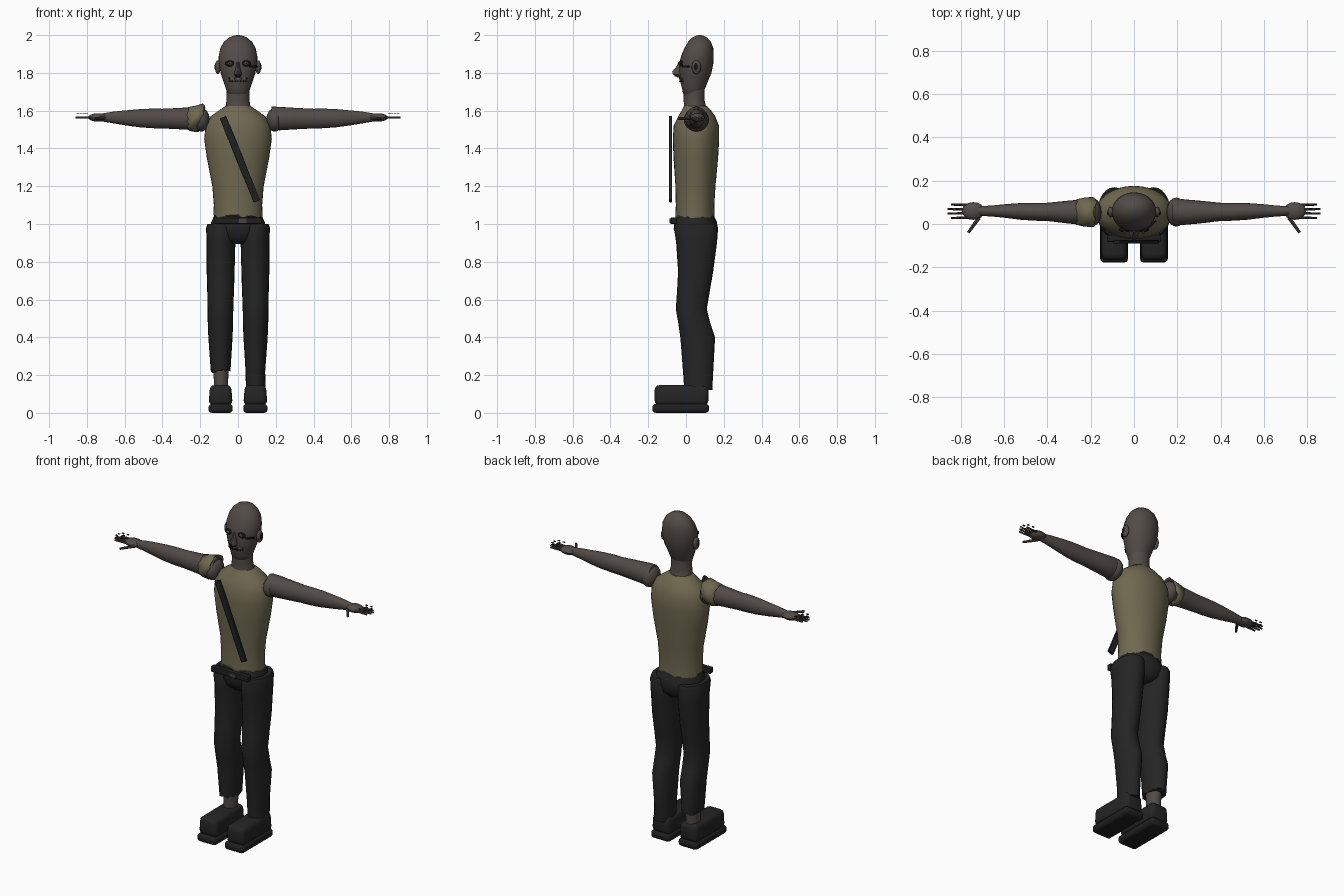
import bpy, bmesh, random
from math import sin, cos, pi, radians, atan2, hypot
from mathutils import Matrix, Vector

random.seed(4)
if "Cube" in bpy.data.objects:
    bpy.data.objects.remove(bpy.data.objects["Cube"])


def material(name, r, g, b):
    m = bpy.data.materials.new(name)
    m.use_nodes = True
    m.diffuse_color = (r, g, b, 1)
    bsdf = next(n for n in m.node_tree.nodes if n.type == 'BSDF_PRINCIPLED')
    bsdf.inputs["Base Color"].default_value = (r, g, b, 1)
    bsdf.inputs["Roughness"].default_value = 0.9
    return m


SKIN = material("grey_brown_skin", .085, .07, .062)
SHIRT = material("olive_shirt", .16, .14, .08)
PANTS = material("charcoal_cloth", .018, .018, .019)
LEATHER = material("dark_leather", .014, .014, .014)
METAL = material("dull_metal", .06, .06, .06)
BLACK = material("black_detail", .008, .007, .007)
PALE = material("pale_eye", .13, .12, .105)


def finish(name, bm, mat):
    bmesh.ops.recalc_face_normals(bm, faces=bm.faces)
    mesh = bpy.data.meshes.new(name)
    bm.to_mesh(mesh)
    bm.free()
    mesh.materials.append(mat)
    ob = bpy.data.objects.new(name, mesh)
    bpy.context.collection.objects.link(ob)
    bpy.ops.object.select_all(action='DESELECT')
    ob.select_set(True)
    bpy.context.view_layer.objects.active = ob
    bpy.ops.object.shade_smooth_by_angle(angle=radians(40))
    return ob


def loft(name, rings, mat, axis='z', side=1, jag=0, cap=True, n=24):
    """Rings are (position on axis, centre u, centre v, radius u, radius v)."""
    bm = bmesh.new()
    loops = []
    for i, (t, cu, cv, ru, rv) in enumerate(rings):
        loop = []
        for k in range(n):
            a = 2 * pi * k / n
            s = t + (random.uniform(-jag, jag) if i == 0 else 0)
            u, v = cu + ru * cos(a), cv + rv * sin(a)
            p = (side * u, v, s) if axis == 'z' else (side * s, u, v)
            loop.append(bm.verts.new(p))
        loops.append(loop)
    for lo, hi in zip(loops, loops[1:]):
        for k in range(n):
            j = (k + 1) % n
            bm.faces.new((lo[k], lo[j], hi[j], hi[k]))
    if cap:
        bm.faces.new(loops[0])
        bm.faces.new(loops[-1])
    return finish(name, bm, mat)


def ball(name, centre, radii, mat, seg=16):
    bm = bmesh.new()
    m = Matrix.Translation(centre) @ Matrix.Diagonal((*radii, 1))
    bmesh.ops.create_uvsphere(bm, u_segments=seg, v_segments=seg // 2, radius=1, matrix=m)
    return finish(name, bm, mat)


def box(name, centre, size, mat, bevel=0, rot=(0, 'Z')):
    bm = bmesh.new()
    bmesh.ops.create_cube(bm, size=1, matrix=Matrix.Diagonal((*size, 1)))
    if bevel:
        bmesh.ops.bevel(bm, geom=bm.edges[:], offset=bevel, segments=3,
                        profile=.5, affect='EDGES')
    bm.transform(Matrix.Translation(centre) @ Matrix.Rotation(rot[0], 4, rot[1]))
    return finish(name, bm, mat)


def rod(name, start, end, radius, mat):
    a, b = Vector(start), Vector(end)
    bm = bmesh.new()
    m = Matrix.Translation((a + b) / 2) @ (b - a).to_track_quat('Z', 'Y').to_matrix().to_4x4()
    bmesh.ops.create_cone(bm, cap_ends=True, segments=8, radius1=radius,
                          radius2=radius * .75, depth=(b - a).length, matrix=m)
    return finish(name, bm, mat)


# Torso, neck and head
loft("shirt", [
    (1.04, 0, .048, .131, .104), (1.1, 0, .048, .128, .102), (1.2, 0, .05, .136, .106),
    (1.35, 0, .052, .165, .118), (1.45, 0, .053, .179, .123), (1.52, 0, .055, .172, .12),
    (1.57, 0, .057, .145, .098), (1.605, 0, .055, .095, .075), (1.625, 0, .05, .066, .06),
], SHIRT, jag=.012, n=32)
loft("neck", [
    (1.58, 0, .052, .085, .07), (1.62, 0, .048, .066, .058),
    (1.66, 0, .042, .06, .055), (1.74, 0, .045, .06, .055),
], SKIN)
loft("head", [
    (1.675, 0, .03, .035, .03), (1.69, 0, .035, .056, .05), (1.72, 0, .04, .066, .062),
    (1.76, 0, .043, .079, .075), (1.8, 0, .05, .092, .085), (1.85, 0, .055, .102, .09),
    (1.89, 0, .06, .102, .086), (1.93, 0, .068, .094, .077), (1.965, 0, .072, .074, .06),
    (1.988, 0, .073, .046, .038), (1.998, 0, .073, .02, .016), (2, 0, .073, .004, .004),
], SKIN, n=28)

# Face
loft("nose", [
    (1.775, 0, -.034, .009, .01), (1.792, 0, -.042, .021, .028), (1.807, 0, -.044, .017, .031),
    (1.83, 0, -.036, .011, .018), (1.858, 0, -.03, .007, .008),
], SKIN, n=10)
for label, s in (("left", 1), ("right", -1)):
    ball(label + "_ear", (s * .107, .055, 1.83), (.015, .025, .037), SKIN)
    ball(label + "_ear_hollow", (s * .118, .052, 1.832), (.006, .012, .02), BLACK, 12)
    ball(label + "_eye_socket", (s * .043, -.026, 1.85), (.026, .012, .016), BLACK)
    ball(label + "_eye", (s * .043, -.033, 1.85), (.011, .009, .01), PALE, 12)
    ball(label + "_pupil", (s * .043, -.041, 1.85), (.004, .003, .004), BLACK, 8)
    ball(label + "_nostril", (s * .009, -.056, 1.785), (.005, .006, .004), BLACK, 8)
box("eye_scar", (.083, -.002, 1.834), (.05, .008, .009), BLACK, rot=(radians(42), 'Z'))
for i in range(7):
    a = (i - 3) * .21
    x, y = .077 * sin(a), .043 - .076 * cos(a)
    box("mouth_gap", (x, y, 1.757), (.009, .006, .008), BLACK, rot=(a, 'Z'))
    box("tooth", (x, y, 1.77), (.007, .008, .009), PALE if i % 2 else BLACK, rot=(a, 'Z'))

# Arms and hands
ARM = [
    (.178, .055, 1.562, .052, .06), (.22, .055, 1.558, .06, .062), (.3, .055, 1.558, .053, .057),
    (.4, .056, 1.558, .042, .052), (.45, .056, 1.559, .041, .052), (.52, .058, 1.56, .039, .048),
    (.6, .06, 1.562, .031, .039), (.66, .06, 1.564, .025, .031), (.72, .06, 1.564, .022, .021),
]
for label, s in (("left", 1), ("right", -1)):
    loft(label + "_arm", ARM, SKIN, 'x', s)
    ball(label + "_shoulder", (s * .195, .055, 1.552), (.045, .067, .063), SKIN, 20)
    ball(label + "_palm", (s * .742, .06, 1.564), (.052, .041, .022), SKIN)
    for i in range(4):
        y = .09 - i * .021
        tip = .845 + .015 * (i in (1, 2))
        rod(label + "_finger", (s * .765, y * .9 + .006, 1.564), (s * tip, y, 1.564), .0065, SKIN)
        for x in (tip - .045, tip - .012):
            box(label + "_finger_plate", (s * x, y, 1.584), (.014, .009, .003), BLACK)
    rod(label + "_thumb", (s * .715, .03, 1.56), (s * .765, -.04, 1.558), .009, SKIN)

# Torn sleeve with a slanted, flared inner edge
sleeve = loft("torn_sleeve", [
    (.18, .055, 1.562, .07, .076), (.22, .055, 1.56, .066, .067), (.265, .055, 1.558, .06, .061),
], SHIRT, 'x', -1, jag=.008, cap=False)
for v in sleeve.data.vertices:
    if v.co.z < 1.58 and v.co.x > -.25:
        v.co.x -= min(.035, (1.58 - v.co.z) * .6)
    elif v.co.x < -.25:
        v.co.x += random.uniform(-.005, .005)
solid = sleeve.modifiers.new("thickness", 'SOLIDIFY')
solid.thickness = .004

# Hips, belt and strap
loft("hips", [
    (.895, 0, .055, .06, .07), (.92, 0, .055, .115, .1), (.97, 0, .052, .142, .117),
    (1.01, 0, .05, .142, .114), (1.046, 0, .049, .125, .098),
], PANTS, n=28)
box("belt", (0, -.066, 1.017), (.25, .032, .034), LEATHER, .004)
box("buckle", (.025, -.083, 1.017), (.04, .008, .024), METAL)
dx, dz = .18, -.445
box("chest_strap", (.01, -.082, 1.343), (hypot(dx, dz), .016, .036), LEATHER,
    .003, (-atan2(dz, dx), 'Y'))

# Legs; the right trouser leg is torn short above the ankle
UPPER = [
    (.22, .092, .064, .052, .08), (.4, .093, .062, .064, .092), (.47, .093, .045, .067, .085),
    (.55, .093, .028, .068, .082), (.65, .092, .04, .071, .087), (.75, .092, .051, .074, .093),
    (.9, .09, .056, .076, .108), (.98, .091, .053, .078, .117), (1, .092, .053, .07, .108),
]
loft("left_trouser_leg", [(.12, .094, .065, .052, .074)] + UPPER, PANTS)
loft("right_trouser_leg", UPPER, PANTS, side=-1, jag=.012)
loft("right_ankle", [
    (.1, .09, .06, .038, .045), (.17, .09, .06, .038, .045), (.3, .09, .062, .042, .055),
], SKIN, side=-1)

# Shoes
for label, s in (("left", 1), ("right", -1)):
    box(label + "_sole", (s * .092, -.028, .024), (.128, .3, .048), LEATHER, .018)
    upper = box(label + "_shoe", (s * .092, -.024, .093), (.124, .284, .108), PANTS, .026)
    for v in upper.data.vertices:
        if v.co.z > .1:
            v.co.x = s * .092 + (v.co.x - s * .092) * .93
